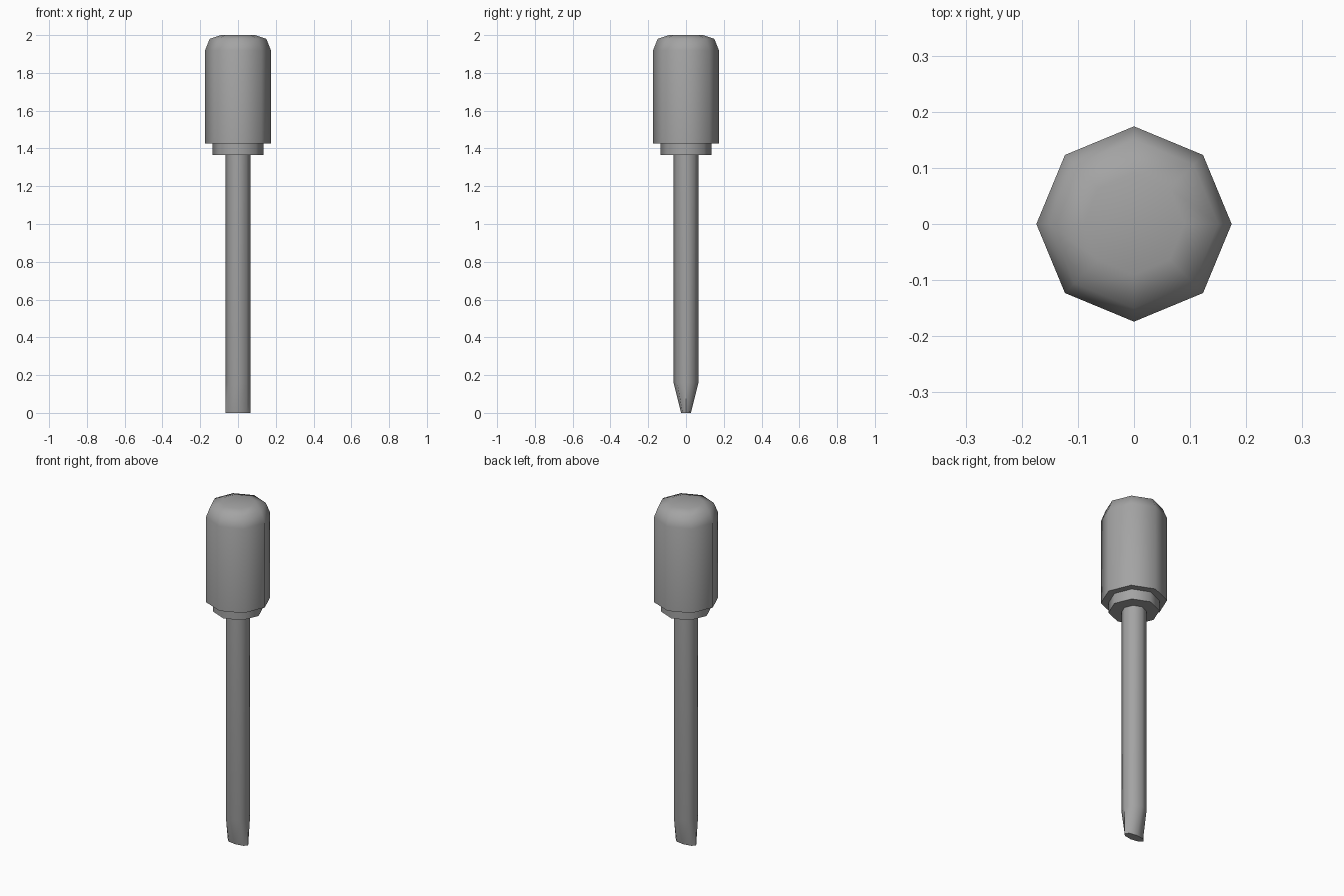
import bpy
import bmesh
from math import cos, sin, pi, radians

SIDES = 8

if "Cube" in bpy.data.objects:
    bpy.data.objects.remove(bpy.data.objects["Cube"], do_unlink=True)

GREY = (0.37, 0.37, 0.37, 1)
grey = bpy.data.materials.new("plain grey")
grey.use_nodes = True
grey.diffuse_color = GREY
grey.node_tree.nodes["Principled BSDF"].inputs["Base Color"].default_value = GREY


def turned_part(name, profile):
    """Octagonal part from (x radius, y radius, height) rings, bottom to top."""
    bm = bmesh.new()
    rings = []
    for rx, ry, z in profile:
        angles = [2 * pi * i / SIDES for i in range(SIDES)]
        rings.append([bm.verts.new((rx * cos(a), ry * sin(a), z)) for a in angles])
    for low, high in zip(rings, rings[1:]):
        for i in range(SIDES):
            j = (i + 1) % SIDES
            bm.faces.new((low[i], low[j], high[j], high[i]))
    bm.faces.new(rings[0][::-1])
    bm.faces.new(rings[-1])
    mesh = bpy.data.meshes.new(name)
    bm.to_mesh(mesh)
    bm.free()
    mesh.materials.append(grey)
    part = bpy.data.objects.new(name, mesh)
    bpy.context.collection.objects.link(part)
    bpy.ops.object.select_all(action="DESELECT")
    part.select_set(True)
    bpy.context.view_layer.objects.active = part
    bpy.ops.object.shade_smooth_by_angle(angle=radians(60))
    return part


# Grip with a rounded-over top
turned_part("handle", [(0.174, 0.174, 1.425), (0.174, 0.174, 1.92),
                       (0.15, 0.15, 1.98), (0.09, 0.09, 2.0)])

# Stepped collar seated in the grip
turned_part("collar", [(0.134, 0.134, 1.365), (0.134, 0.134, 1.44)])

# Rod flattened front to back into a blade tip
turned_part("shaft", [(0.066, 0.026, 0), (0.066, 0.066, 0.16),
                      (0.066, 0.066, 1.38)])
